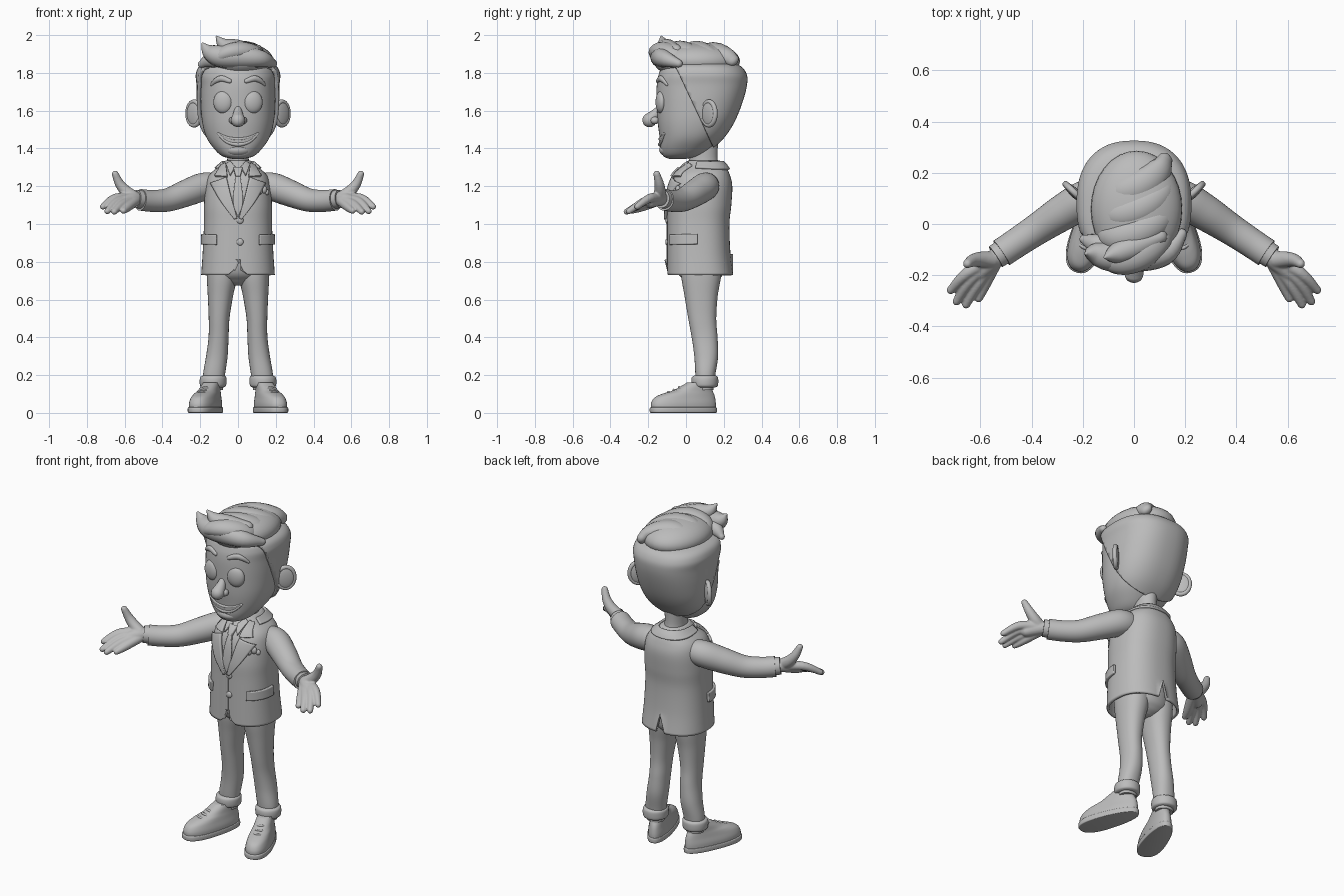
import bpy, bmesh, math
from math import sin, cos, pi, radians
from mathutils import Vector, Matrix
from mathutils.bvhtree import BVHTree

if "Cube" in bpy.data.objects:
    bpy.data.objects.remove(bpy.data.objects["Cube"])

clay = bpy.data.materials.new("clay_grey")
clay.use_nodes = True
GREY = (0.5, 0.5, 0.5, 1)
clay.diffuse_color = GREY
clay.node_tree.nodes["Principled BSDF"].inputs["Base Color"].default_value = GREY


def add(name, verts, faces, mirror=False):
    me = bpy.data.meshes.new(name)
    me.from_pydata([tuple(v) for v in verts], [], faces)
    me.materials.append(clay)
    ob = bpy.data.objects.new(name, me)
    bpy.context.collection.objects.link(ob)
    if mirror:
        ob.modifiers.new("mirror", "MIRROR").use_mirror_merge = False
    return ob


def spline(pts, steps):
    """Smooth curve through tuples of any length."""
    out = []
    for i in range(len(pts) - 1):
        a, b = pts[max(i - 1, 0)], pts[i]
        c, d = pts[i + 1], pts[min(i + 2, len(pts) - 1)]
        for s in range(steps):
            t = s / steps
            out.append([0.5 * (2 * q + (r - p) * t + (2 * p - 5 * q + 4 * r - w) * t * t
                               + (3 * q - p - 3 * r + w) * t ** 3) for p, q, r, w in zip(a, b, c, d)])
    return out + [list(pts[-1])]


def skin(rings, n, caps=(True, True)):
    faces = [(k * n + i, k * n + (i + 1) % n, (k + 1) * n + (i + 1) % n, (k + 1) * n + i)
             for k in range(len(rings) - 1) for i in range(n)]
    if caps[0]:
        faces.append(tuple(reversed(range(n))))
    if caps[1]:
        faces.append(tuple(range((len(rings) - 1) * n, len(rings) * n)))
    return [v for r in rings for v in r], faces


def loft(name, rings, power=2.0, n=64, steps=6, caps=(True, True), mirror=False):
    """Stack of level sections: (z, half width, front y, back y, centre x)."""
    out = []
    for z, rx, y0, y1, cx in spline(rings, steps):
        ring = []
        for i in range(n):
            a = 2 * pi * i / n
            c, s = [math.copysign(abs(f) ** (2 / power), f) for f in (cos(a), sin(a))]
            ring.append(Vector((cx + rx * c, (y0 + y1) / 2 + (y1 - y0) / 2 * s, z)))
        out.append(ring)
    return add(name, *skin(out, n, caps), mirror)


def tube_data(pts, up=(0, 0, 1), flat=1.0, n=16, steps=6, round_end=True):
    path = [(Vector(p[:3]), max(p[3], 0.001)) for p in spline(pts, steps)]
    ends = []
    for (p, r), (q, _) in ((path[0], path[1]), (path[-1], path[-2])):
        d = (p - q).normalized()
        ends.append([(p + d * r * sin(a), r * cos(a) + 1e-4) for a in (0.5, 1.0, 1.35, pi / 2)])
    if round_end:
        path = ends[0][::-1] + path + ends[1]
    rings = []
    for i, (p, r) in enumerate(path):
        t = (path[min(i + 1, len(path) - 1)][0] - path[max(i - 1, 0)][0]).normalized()
        side = t.cross(Vector(up)).normalized()
        rise = t.cross(side)
        rings.append([p + r * (side * cos(2 * pi * k / n) + rise * flat * sin(2 * pi * k / n)) for k in range(n)])
    return skin(rings, n)


def tube(name, pts, mirror=False, **kw):
    return add(name, *tube_data(pts, **kw), mirror)


def ball(name, centre, radii, mirror=False, turn=0):
    bm = bmesh.new()
    m = Matrix.Translation(centre) @ Matrix.Rotation(turn, 4, "Z") @ Matrix.Diagonal((*radii, 1))
    bmesh.ops.create_uvsphere(bm, u_segments=32, v_segments=20, radius=1, matrix=m)
    ob = add(name, [], [], mirror)
    bm.to_mesh(ob.data)
    bm.free()
    ob.data.materials.clear()
    ob.data.materials.append(clay)


def surface(ob):
    return BVHTree.FromPolygons([v.co for v in ob.data.vertices], [p.vertices[:] for p in ob.data.polygons])


def hit(tree, u, z, radial=False):
    """Point on a surface, from the front (x, z) or round its axis (degrees, z)."""
    d = Vector((-sin(radians(u)), cos(radians(u)), 0)) if radial else Vector((0, 1, 0))
    start = Vector((0, 0.08, z)) - d * 2 if radial else Vector((u, -2, z))
    p = tree.ray_cast(start, d)[0]
    if p is None:
        p = tree.find_nearest(Vector((u, 0, z)))[0]
    return p, -d


def strip(name, tree, a, b, thick=0.014, mirror=False, radial=False, steps=8, cols=8):
    """Plate laid on a surface between two edge lines."""
    verts = []
    for p, q in zip(spline(a, steps) if len(a) > 2 else spline(a, steps * 3),
                    spline(b, steps) if len(b) > 2 else spline(b, steps * 3)):
        for k in range(cols + 1):
            f = k / cols
            pos, out = hit(tree, p[0] + (q[0] - p[0]) * f, p[1] + (q[1] - p[1]) * f, radial)
            verts.append(pos + out * thick * 0.4)
    w, rows = cols + 1, len(verts) // (cols + 1)
    faces = [(r * w + c, r * w + c + 1, (r + 1) * w + c + 1, (r + 1) * w + c)
             for r in range(rows - 1) for c in range(cols)]
    ob = add(name, verts, faces, mirror)
    sol = ob.modifiers.new("thickness", "SOLIDIFY")
    sol.thickness, sol.offset = thick, 0


# Head and neck
HEAD = [(1.345, .03, -.09, .0, 0), (1.36, .085, -.12, .07, 0), (1.40, .128, -.135, .13, 0),
        (1.46, .168, -.14, .19, 0), (1.54, .19, -.15, .24, 0), (1.64, .198, -.155, .28, 0),
        (1.73, .2, -.155, .303, 0), (1.79, .203, -.145, .3, 0), (1.835, .175, -.12, .26, 0), (1.86, .08, -.04, .16, 0)]
head = loft("head", HEAD, 2.25)
face = surface(head)
loft("neck", [(1.27, .068, .01, .19, 0), (1.34, .057, .015, .168, 0), (1.44, .06, .0, .17, 0)])
ball("chin", (0, -.09, 1.392), (.07, .052, .036))
tube("nose", [(0, -.135, 1.625, .012), (0, -.16, 1.585, .026), (0, -.193, 1.55, .038)], up=(0, 1, 0))
ball("nostril", (.026, -.165, 1.548), (.022, .025, .02), True)

# Eyes, brows and mouth
eye = hit(face, .08, 1.645)[0]
ball("eye", eye + Vector((0, .008, 0)), (.051, .026, .059), True, 0.2)
tube("eyebrow", [(*(hit(face, x, z)[0]), r) for x, z, r in
                 ((.045, 1.757, .012), (.085, 1.77, .016), (.115, 1.76, .014), (.14, 1.738, .008))],
     True, up=(0, 1, 0), flat=.8)
UPPER = [(-.105, 1.48), (-.055, 1.458), (0, 1.45), (.055, 1.458), (.105, 1.48)]
LOWER = [(-.105, 1.478), (-.06, 1.436), (0, 1.421), (.06, 1.436), (.105, 1.478)]
strip("teeth", face, UPPER, LOWER, .006)
for lip, line, size in (("upper_lip", UPPER, .008), ("lower_lip", LOWER, .011)):
    tube(lip, [(*(hit(face, x, z)[0]), size * (1 - 4 * abs(x))) for x, z in line])

# Ears
ear_c, out_dir = Vector((.232, .122, 1.585)), Vector((.72, .69, 0))
ball("ear", ear_c, (.055, .018, .07), True, math.atan2(.69, .72))
tube("ear_rim", [(*(ear_c + out_dir * .048 * cos(a) + Vector((0, 0, .062 * sin(a)))), .0125)
                 for a in [i * pi / 8 - pi for i in range(17)]], True, up=(.69, -.72, 0))

# Side and back hair: enlarged head shell trimmed along a slanted hairline
hair = loft("back_hair", [(z + .006, rx + .02, y0 - .02, y1 + .02, cx) for z, rx, y0, y1, cx in HEAD], 2.4)
bm = bmesh.new()
bm.from_mesh(hair.data)
bmesh.ops.bisect_plane(bm, geom=bm.verts[:] + bm.edges[:] + bm.faces[:], plane_co=(0, -.04, 1.8),
                       plane_no=(0, 1, .47), clear_inner=True)
bm.to_mesh(hair.data)
bm.free()
hair.modifiers.new("thickness", "SOLIDIFY").thickness = .02

# Swept top hair
ball("top_hair", (.01, .058, 1.862), (.178, .228, .1))
for i in range(4):
    y = -.06 + .088 * i
    s = math.sqrt(1 - ((y - .06) / .28) ** 2)
    tube("hair_wave", [(.01 + .13 * s * cos(a), y - .06 * sin(a) + .05 * cos(a), 1.862 + .058 * s * sin(a),
                        .025 + .026 * sin(a)) for a in [.1 + k * .49 for k in range(7)]], up=(0, 1, 0), flat=1.3)
for pts in ([(.185, -.04, 1.85, .022), (.12, -.115, 1.875, .046), (0, -.128, 1.885, .06),
             (-.1, -.125, 1.89, .058), (-.155, -.115, 1.915, .04), (-.186, -.115, 1.953, .008)],
            [(.1, -.05, 1.92, .03), (0, -.09, 1.925, .05), (-.07, -.115, 1.945, .04), (-.112, -.13, 1.99, .007)],
            [(-.05, -.11, 1.875, .04), (-.14, -.08, 1.87, .042), (-.195, -.06, 1.845, .018)]):
    tube("quiff", pts, up=(0, 1, 0))

# Jacket with front notch and back vent in the hem
jacket = loft("jacket", [(.73, .195, -.1, .25, 0), (.85, .187, -.1, .235, 0), (1.0, .18, -.1, .23, 0),
                         (1.1, .18, -.1, .24, 0), (1.2, .172, -.085, .245, 0), (1.26, .152, -.06, .232, 0),
                         (1.305, .1, -.018, .21, 0), (1.335, .066, .012, .18, 0)], 2.4, caps=(False, True))
torso = surface(jacket)
for v in jacket.data.vertices:
    x, y, z = v.co
    wide, tall = (.06, .08) if y < .07 else (.02, .11)
    v.co.z = max(z, .73 + tall * max(0, 1 - abs(x) / wide) ** (2 if y < .07 else 1))
jacket.modifiers.new("thickness", "SOLIDIFY").thickness = .014
strip("front_edge", torso, [(-.01, 1.04), (-.01, .81)], [(.006, 1.04), (.006, .81)], .004)
strip("lapel", torso, [(.06, 1.245), (.035, 1.14), (.004, 1.03)], [(.142, 1.215), (.09, 1.12), (.02, 1.025)],
      .018, True)
strip("collar", torso, [(.064, 1.32), (.056, 1.25)], [(.088, 1.308), (.122, 1.252)], .016, True)
strip("back_collar", torso, [(75, 1.325), (180, 1.328), (285, 1.325)], [(75, 1.297), (180, 1.288), (285, 1.297)],
      .015, radial=True, steps=16)
strip("pocket_flap", torso, [(35, .943), (84, .948)], [(35, .89), (84, .893)], .014, True, True)
for z in (1.02, .905):
    ball("button", hit(torso, .01, z)[0], (.019, .01, .019))
for x, z, r in ((.115, 1.175, .016), (.135, 1.183, .018), (.152, 1.168, .013)):
    ball("pocket_square", hit(torso, x, z)[0], (r, .014, r * 1.2))

# Shirt collar and tie
strip("shirt_collar", torso, [(.014, 1.3), (.04, 1.33)], [(.042, 1.255), (.062, 1.315)], .012, True)
strip("tie", torso, [(-.011, 1.26), (-.026, 1.12), (-.002, 1.04)], [(.011, 1.26), (.026, 1.12), (.002, 1.04)], .012)
strip("tie_knot", torso, [(-.024, 1.295), (-.012, 1.25)], [(.024, 1.295), (.012, 1.25)], .02)

# Sleeves and shirt cuffs
tube("sleeve", [(.1, .11, 1.205, .06), (.18, .1, 1.198, .074), (.27, .05, 1.165, .071), (.37, -.015, 1.128, .062),
                (.45, -.068, 1.122, .058), (.517, -.113, 1.128, .057)], True, n=32, round_end=False)
tube("shirt_cuff", [(.49, -.095, 1.127, .05), (.54, -.128, 1.133, .048)], True, n=32, round_end=False)

# Hands: palm, fingers and thumb fused together
wrist = (.53, -.122, 1.135)
parts = [[(*wrist, .036), (.56, -.15, 1.132, .038), (.605, -.19, 1.118, .034)],
         [(.555, -.14, 1.145, .034), (.595, -.138, 1.175, .031), (.628, -.142, 1.215, .025), (.65, -.155, 1.265, .018)]]
for knuckle, tip in (((.648, -.19, 1.137), (.715, -.258, 1.092)), ((.634, -.213, 1.122), (.692, -.302, 1.068)),
                     ((.61, -.232, 1.106), (.655, -.314, 1.065)), ((.583, -.235, 1.09), (.606, -.29, 1.07))):
    parts.append([(*wrist, .03), (*knuckle, .024), (*tip, .0165)])
verts, faces = [], []
for pts in parts:
    v, f = tube_data(pts)
    faces += [tuple(i + len(verts) for i in p) for p in f]
    verts += v
hand = add("hand", verts, faces)
fuse = hand.modifiers.new("fuse", "REMESH")
fuse.mode, fuse.voxel_size, fuse.use_smooth_shade = "VOXEL", .005, True
hand.modifiers.new("soften", "SMOOTH").iterations = 4
hand.modifiers.new("mirror", "MIRROR").use_mirror_merge = False

# Trousers
loft("hips", [(.675, .04, .03, .13, 0), (.70, .11, -.005, .17, 0), (.76, .155, -.05, .2, 0), (.95, .16, -.07, .2, 0)])
loft("trouser_leg", [(.12, .05, .06, .145, .13), (.2, .058, .05, .155, .127), (.3, .057, .044, .17, .112),
                     (.4, .053, .03, .167, .103), (.5, .055, .012, .16, .1), (.62, .067, -.008, .168, .093),
                     (.72, .08, -.025, .185, .085), (.82, .08, -.03, .19, .085)], 2.2, n=40, mirror=True)
loft("trouser_cuff", [(.135, .055, .045, .155, .132), (.143, .068, .032, .168, .132), (.168, .071, .028, .171, .132),
                      (.19, .068, .032, .168, .131), (.198, .054, .045, .155, .13)], n=40, steps=4, mirror=True)

# Shoes, built straight and then turned outward
shoe = [loft("shoe", [(.02, .064, -.18, .178, 0), (.05, .064, -.18, .178, 0), (.08, .058, -.162, .174, 0),
                      (.1, .054, -.12, .168, 0), (.118, .05, -.06, .16, 0), (.142, .047, -.012, .155, 0),
                      (.16, .043, .02, .145, 0)], 2.3, mirror=True),
        loft("sole", [(0, .064, -.18, .178, 0), (.004, .068, -.186, .183, 0), (.026, .068, -.186, .183, 0),
                      (.03, .064, -.18, .178, 0)], 2.4, steps=3, mirror=True)]
for y, z in ((-.085, .11), (-.055, .121), (-.025, .135)):
    shoe.append(tube("lace", [(-.034, y + .015, z - .014, .006), (0, y, z, .007), (.034, y + .015, z - .014, .006)],
                     True))
for ob in shoe:
    for v in ob.data.vertices:
        v.co.x *= 1 - .9 * v.co.y
    ob.data.transform(Matrix.Translation((.166, -.012, 0)) @ Matrix.Rotation(radians(19), 4, "Z"))

# Smooth shading with crisp creases
bpy.ops.object.select_all(action="DESELECT")
for ob in bpy.context.collection.objects:
    if ob.type == "MESH":
        ob.select_set(True)
        bpy.context.view_layer.objects.active = ob
bpy.ops.object.shade_smooth_by_angle(angle=radians(45))
